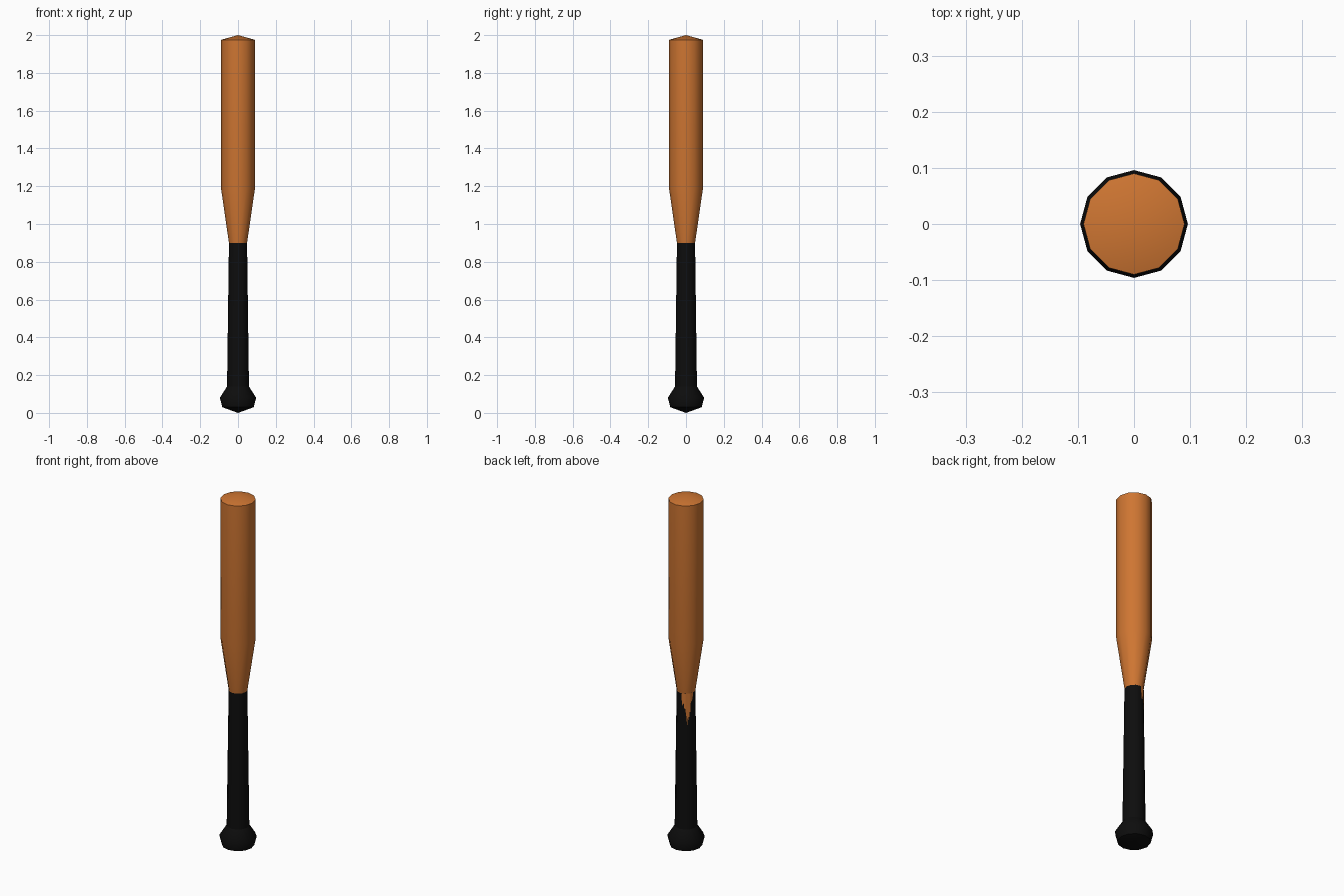
import bpy, bmesh
from math import sin, cos, radians

cube = bpy.data.objects.get("Cube")
if cube:
    bpy.data.objects.remove(cube, do_unlink=True)

SIDES = 12


def material(name, rgb, rough):
    m = bpy.data.materials.new(name)
    m.use_nodes = True
    m.diffuse_color = (*rgb, 1)
    bsdf = m.node_tree.nodes["Principled BSDF"]
    bsdf.inputs["Base Color"].default_value = (*rgb, 1)
    bsdf.inputs["Roughness"].default_value = rough
    return m


wood = material("warm wood", (0.62, 0.18, 0.032), 0.6)
black = material("black grip", (0.004, 0.004, 0.004), 0.8)


def finish(name, bm, mat):
    mesh = bpy.data.meshes.new(name)
    bm.to_mesh(mesh)
    bm.free()
    mesh.materials.append(mat)
    obj = bpy.data.objects.new(name, mesh)
    bpy.context.collection.objects.link(obj)
    bpy.ops.object.select_all(action="DESELECT")
    obj.select_set(True)
    bpy.context.view_layer.objects.active = obj
    bpy.ops.object.shade_smooth_by_angle(angle=radians(50))
    return obj


def turned(name, profile, mat):
    """Revolve (radius, height) points; a zero radius makes a pole."""
    bm = bmesh.new()
    rings = []
    for r, z in profile:
        count = SIDES if r else 1
        rings.append([bm.verts.new((r * cos(radians(360 * i / SIDES)),
                                    r * sin(radians(360 * i / SIDES)), z))
                      for i in range(count)])
    for lo, hi in zip(rings, rings[1:]):
        for i in range(SIDES):
            j = (i + 1) % SIDES
            if len(lo) == 1:
                bm.faces.new((lo[0], hi[j], hi[i]))
            elif len(hi) == 1:
                bm.faces.new((lo[i], lo[j], hi[0]))
            else:
                bm.faces.new((lo[i], lo[j], hi[j], hi[i]))
    return finish(name, bm, mat)


# Barrel with tapering shoulder and shallow pointed cap
JOIN = 0.9
turned("barrel", [(0.048, JOIN), (0.09, 1.19), (0.09, 1.975), (0, 2)], wood)

# Wrapped handle and flared knob
turned("handle", [(0.058, 0.14), (0.048, JOIN)], black)
turned("knob", [(0, 0), (0.083, 0.03), (0.096, 0.08), (0.058, 0.14)], black)


# Worn patch where bare wood runs down into the wrap, laid on the facets
def on_handle(angle, z):
    r = 0.058 - 0.01 * (z - 0.14) / (JOIN - 0.14) + 0.0012
    r *= cos(radians(15)) / cos(radians(angle % 30 - 15))
    return (r * cos(radians(angle)), r * sin(radians(angle)), z)


edge = [(96, 0.88), (102, 0.83), (110, 0.85), (116, 0.81), (120, 0.82),
        (126, 0.78), (132, 0.72), (137, 0.78), (143, 0.74), (146, 0.8),
        (150, 0.79), (156, 0.86), (163, 0.85), (174, 0.89)]
bm = bmesh.new()
columns = [(bm.verts.new(on_handle(a, z)), bm.verts.new(on_handle(a, JOIN)))
           for a, z in edge]
for (b0, t0), (b1, t1) in zip(columns, columns[1:]):
    bm.faces.new((b0, b1, t1, t0))
finish("worn_patch", bm, wood)
